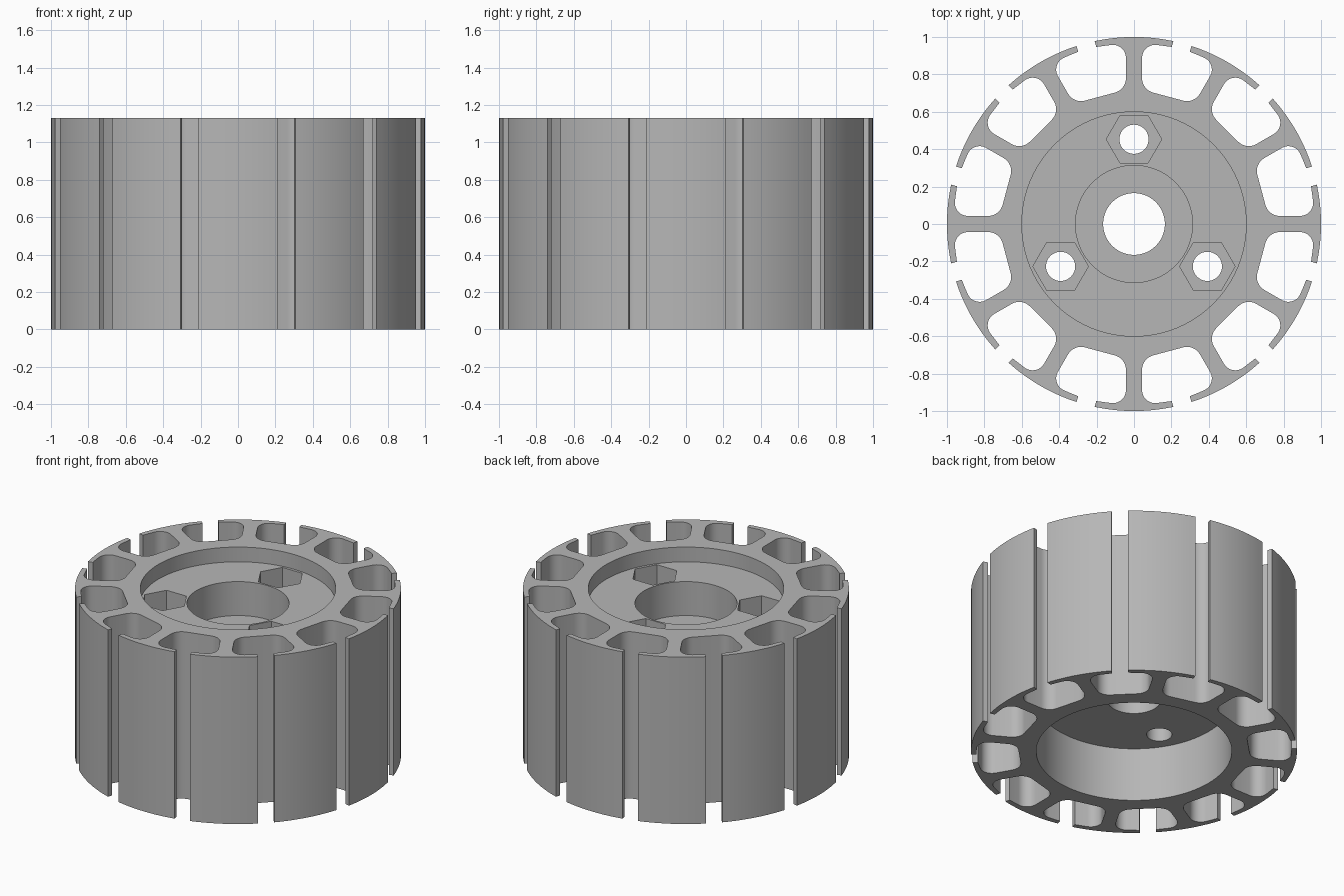
import bpy, bmesh
from math import sin, cos, asin, pi, radians, tan
from mathutils import Vector, Matrix

cube = bpy.data.objects.get("Cube")
if cube:
    bpy.data.objects.remove(cube)

HEIGHT = 1.13
WEB_TOP = 1.03      # floor of the top recess
WEB_BOTTOM = 0.365  # ceiling of the bottom recess
SEAT = 0.8          # floor of the bearing seat and nut pockets
TEETH = 12
HALF = pi / TEETH
NECK = 0.043        # half width of a tooth
ROOT = 0.705        # distance from the axis to a slot floor
SHOE = 0.968        # inner radius of a tooth shoe
GAP = 0.05          # half width of a slot mouth

grey = bpy.data.materials.new("light_grey")
grey.use_nodes = True
colour = (0.47, 0.47, 0.47, 1)
grey.diffuse_color = colour
grey.node_tree.nodes["Principled BSDF"].inputs["Base Color"].default_value = colour

bm = bmesh.new()


def polar(r, a):
    return Vector((r * cos(a), r * sin(a)))


def circle(r, sides, centre=Vector((0, 0))):
    return [centre + polar(r, 2 * pi * i / sides) for i in range(sides)]


def fillet(before, corner, after, r, steps=8):
    """Points of a round of radius r that replaces a corner."""
    d1, d2 = (before - corner).normalized(), (after - corner).normalized()
    half = d1.angle(d2) / 2
    centre = corner + (d1 + d2).normalized() * (r / sin(half))
    start = corner + d1 * (r / tan(half)) - centre
    end = corner + d2 * (r / tan(half)) - centre
    sweep = start.to_3d().rotation_difference(end.to_3d())
    axis, angle = sweep.to_axis_angle()
    return [centre + (Matrix.Rotation(angle * i / steps, 3, axis) @ start.to_3d()).to_2d()
            for i in range(steps + 1)]


def ring(points, z):
    return [bm.verts.new((p.x, p.y, z)) for p in points]


def wall(points, z0, z1):
    """Upright wall along a closed outline."""
    low, high = ring(points, z0), ring(points, z1)
    for i in range(len(points)):
        bm.faces.new((low[i - 1], low[i], high[i], high[i - 1]))


def cap(z, *outlines):
    """Flat face bounded by the first outline, with the others as holes."""
    edges = []
    for points in outlines:
        verts = ring(points, z)
        edges += [bm.edges.new((verts[i - 1], verts[i])) for i in range(len(verts))]
    bmesh.ops.triangle_fill(bm, use_beauty=True, edges=edges, normal=(0, 0, 1))


# Half of one tooth, from the slot floor out to the shoe tip
floor_mid = polar(ROOT, HALF)
root = Vector(((ROOT - NECK * sin(HALF)) / cos(HALF), NECK))
neck_top = Vector((SHOE, NECK))
tip_in = polar(SHOE, HALF - asin(GAP / SHOE))
tip_angle = HALF - asin(GAP)
half_tooth = fillet(floor_mid, root, neck_top, 0.08)
half_tooth += fillet(root, neck_top, tip_in, 0.07) + [tip_in]

# Whole tooth: mirrored halves joined by the outer arc
tooth = [Vector((p.x, -p.y)) for p in half_tooth]
tooth += [polar(1, tip_angle * (i / 5 - 1)) for i in range(11)]
tooth += reversed(half_tooth)

outline = []
for i in range(TEETH):
    turn = Matrix.Rotation(2 * HALF * i, 2)
    outline += [turn @ p for p in tooth]

# Outlines of the recesses, bores, nut pockets and bolt holes
recess = circle(0.6, 96)
seat = circle(0.313, 72)
bore = circle(0.165, 64)
centres = [polar(0.453, radians(90 + 120 * i)) for i in range(3)]
nuts = [circle(0.148, 6, c) for c in centres]
bolts = [circle(0.078, 40, c) for c in centres]

# Toothed rim
wall(outline, 0, HEIGHT)
cap(0, outline, recess)
cap(HEIGHT, outline, recess)
wall(recess, 0, WEB_BOTTOM)
wall(recess, WEB_TOP, HEIGHT)

# Web with bearing seat and shaft bore
cap(WEB_TOP, recess, seat, *nuts)
cap(WEB_BOTTOM, recess, bore, *bolts)
wall(seat, SEAT, WEB_TOP)
cap(SEAT, seat, bore)
wall(bore, WEB_BOTTOM, SEAT)

# Nut pockets and bolt holes
for nut, bolt in zip(nuts, bolts):
    wall(nut, SEAT, WEB_TOP)
    cap(SEAT, nut, bolt)
    wall(bolt, WEB_BOTTOM, SEAT)

bmesh.ops.remove_doubles(bm, verts=bm.verts[:], dist=0.00001)
bmesh.ops.recalc_face_normals(bm, faces=bm.faces[:])
mesh = bpy.data.meshes.new("stator_core")
bm.to_mesh(mesh)
bm.free()
mesh.materials.append(grey)
core = bpy.data.objects.new("stator_core", mesh)
bpy.context.scene.collection.objects.link(core)

bpy.ops.object.select_all(action='DESELECT')
bpy.context.view_layer.objects.active = core
core.select_set(True)
bpy.ops.object.shade_smooth_by_angle(angle=radians(30))
